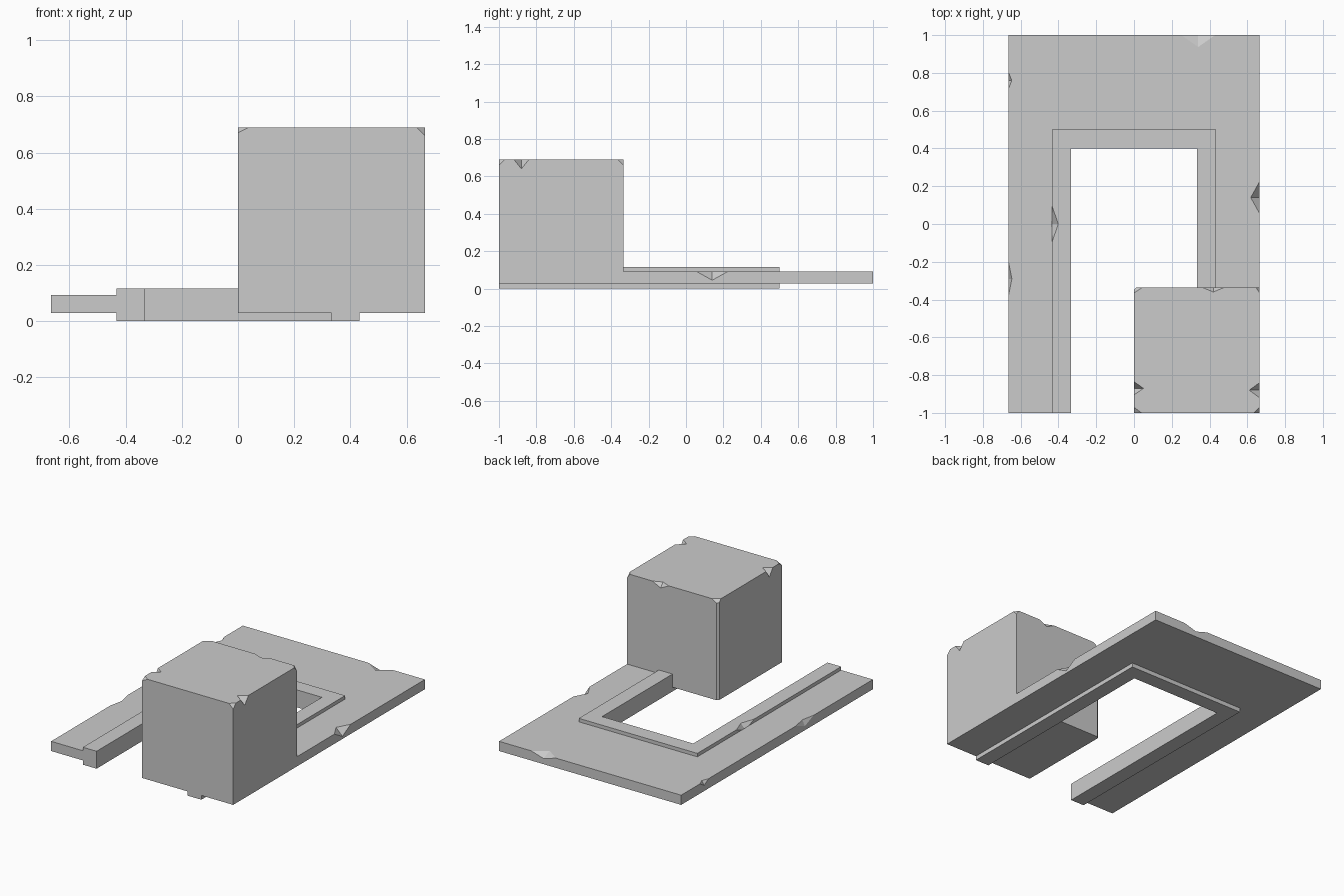
import bpy, bmesh
from mathutils import Matrix, Vector

if "Cube" in bpy.data.objects:
    bpy.data.objects.remove(bpy.data.objects["Cube"])


def new_object(name, bm):
    bmesh.ops.recalc_face_normals(bm, faces=bm.faces)
    mesh = bpy.data.meshes.new(name)
    bm.to_mesh(mesh)
    bm.free()
    ob = bpy.data.objects.new(name, mesh)
    bpy.context.collection.objects.link(ob)
    return ob


def prism(name, outline, z0, z1):
    """Extrude a plan outline between two heights."""
    bm = bmesh.new()
    face = bm.faces.new([bm.verts.new((x, y, z0)) for x, y in outline])
    ext = bmesh.ops.extrude_face_region(bm, geom=[face])
    verts = [v for v in ext["geom"] if isinstance(v, bmesh.types.BMVert)]
    bmesh.ops.translate(bm, verts=verts, vec=(0, 0, z1 - z0))
    return new_object(name, bm)


def chip(ob, notches):
    """Cut octahedral notches (centre, half-size) out of an object's edges."""
    bm = bmesh.new()
    for centre, size in notches:
        pts = []
        for axis in range(3):
            for s in (-1, 1):
                p = Vector(centre)
                p[axis] += s * size[axis]
                pts.append(bm.verts.new(p))
        for a in pts[0:2]:
            for b in pts[2:4]:
                for c in pts[4:6]:
                    bm.faces.new((a, b, c))
    cutter = new_object(ob.name + "_chips", bm)
    cutter.hide_render = True
    mod = ob.modifiers.new("chips", 'BOOLEAN')
    mod.operation = 'DIFFERENCE'
    mod.solver = 'EXACT'
    mod.object = cutter
    deps = bpy.context.evaluated_depsgraph_get()
    mesh = bpy.data.meshes.new_from_object(ob.evaluated_get(deps))
    ob.modifiers.clear()
    ob.data = mesh
    bpy.data.objects.remove(cutter)


def arch(outer, top, inner, inner_top, right_end):
    """Plan of a three-sided frame, open at the front."""
    return [(-outer, -1), (-inner, -1), (-inner, inner_top), (inner, inner_top),
            (inner, right_end), (outer, right_end), (outer, top), (-outer, top)]


W, BACK = 0.665, -0.335      # half width, rear face of the block

# Thin outer paving
paving = prism("outer_paving", arch(W, 1, 0.433, 0.5, BACK), 0.028, 0.092)
chip(paving, [((W, 0.14, 0.095), (0.05, 0.09, 0.05)),
              ((0.34, 1.0, 0.095), (0.1, 0.07, 0.03)),
              ((-W, -0.29, 0.095), (0.02, 0.1, 0.04)),
              ((-W, 0.76, 0.095), (0.02, 0.05, 0.03))])

# Thicker inner kerb, lower strip carries on under the block
kerb = prism("inner_kerb", arch(0.433, 0.5, 0.333, 0.4, BACK), 0, 0.115)
chip(kerb, [((-0.433, 0.0, 0.118), (0.035, 0.1, 0.04))])
prism("kerb_under_block", [(0.333, -1), (0.433, -1), (0.433, BACK), (0.333, BACK)], 0, 0.028)

# Large corner block
block = prism("corner_block", [(0, -1), (W, -1), (W, BACK), (0.012, BACK),
                               (0, BACK - 0.012)], 0.028, 0.69)
chip(block, [((0, -0.87, 0.69), (0.05, 0.035, 0.05)),
             ((W, -0.88, 0.69), (0.055, 0.04, 0.05)),
             ((0.42, BACK, 0.69), (0.06, 0.025, 0.03)),
             ((0, BACK, 0.69), (0.045, 0.03, 0.03)),
             ((W, BACK, 0.69), (0.02, 0.03, 0.03)),
             ((W, -1, 0.69), (0.03, 0.03, 0.03)),
             ((0, -1, 0.69), (0.04, 0.03, 0.02))])
